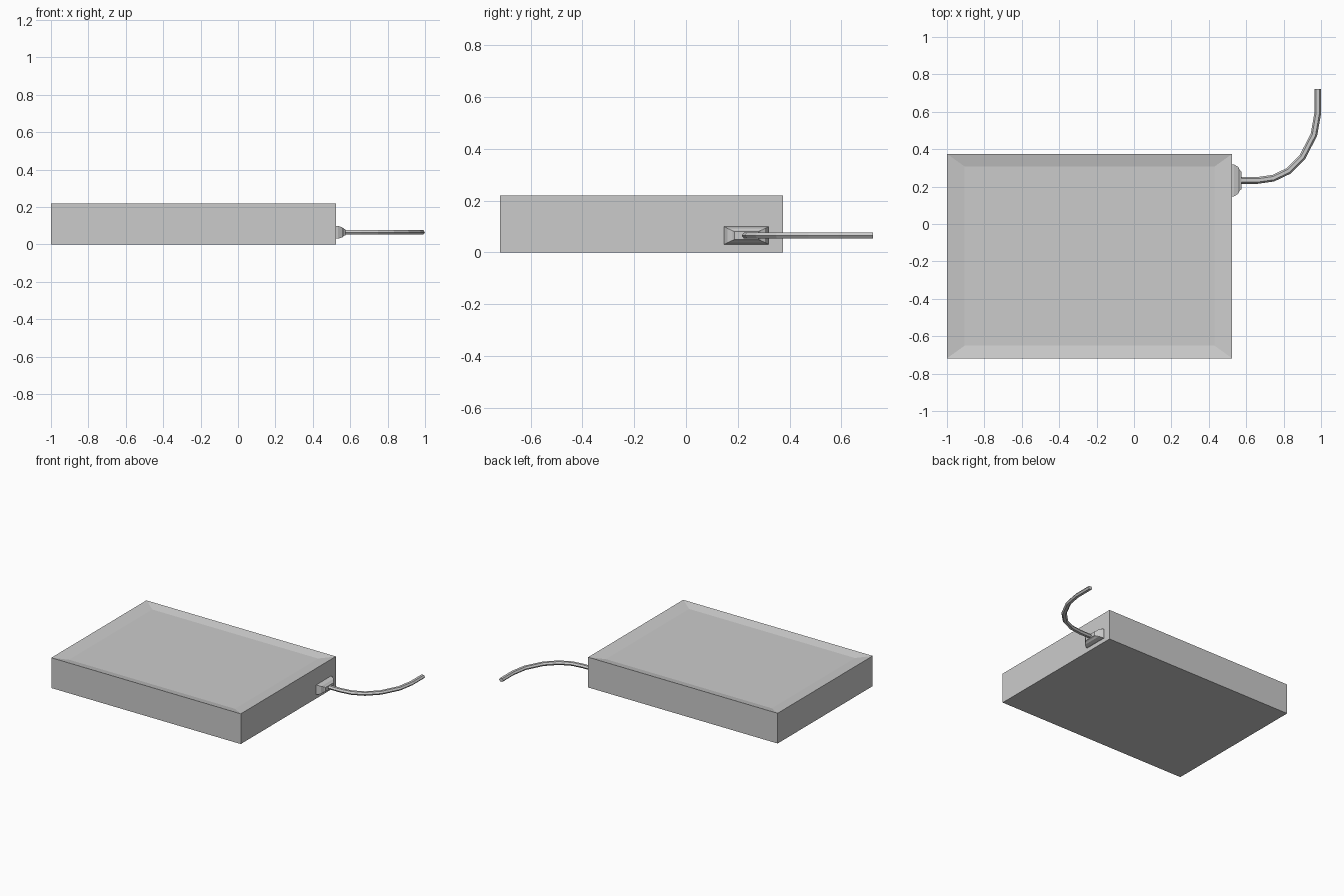
import bpy
import bmesh
import math
from mathutils import Vector

if "Cube" in bpy.data.objects:
    bpy.data.objects.remove(bpy.data.objects["Cube"])


def loft(name, rings):
    """Skin a list of equal-length vertex rings and cap both ends."""
    bm = bmesh.new()
    loops = [[bm.verts.new(p) for p in ring] for ring in rings]
    n = len(rings[0])
    for a, b in zip(loops, loops[1:]):
        for i in range(n):
            j = (i + 1) % n
            bm.faces.new((a[i], a[j], b[j], b[i]))
    bm.faces.new(loops[0][::-1])
    bm.faces.new(loops[-1])
    bmesh.ops.recalc_face_normals(bm, faces=bm.faces)
    mesh = bpy.data.meshes.new(name)
    bm.to_mesh(mesh)
    bm.free()
    obj = bpy.data.objects.new(name, mesh)
    bpy.context.collection.objects.link(obj)
    return obj


def rect_xy(x0, x1, y0, y1, z):
    return [(x0, y0, z), (x1, y0, z), (x1, y1, z), (x0, y1, z)]


def rect_yz(x, cy, cz, hy, hz):
    return [(x, cy + sy * hy, cz + sz * hz)
            for sy, sz in ((-1, -1), (1, -1), (1, 1), (-1, 1))]


# Slab body with a shallow dished top
X0, X1, Y0, Y1, H = -1.0, 0.525, -0.718, 0.375, 0.22
loft("body", [
    rect_xy(X0, X1, Y0, Y1, 0),
    rect_xy(X0, X1, Y0, Y1, H),
    rect_xy(X0 + 0.095, X1 - 0.095, Y0 + 0.068, Y1 - 0.068, H - 0.015),
])

# Stepped plug on the right side
CY, CZ = 0.233, 0.065
loft("plug", [rect_yz(x, CY, CZ, hy, hz) for x, hy, hz in (
    (0.52, 0.087, 0.034),
    (0.535, 0.085, 0.034),
    (0.557, 0.072, 0.027),
    (0.566, 0.054, 0.019),
    (0.575, 0.046, 0.015),
)])

# Curved six-sided cable
path = [Vector((x, y, CZ)) for x, y in (
    (0.56, 0.233), (0.66, 0.233), (0.745, 0.245), (0.825, 0.283),
    (0.90, 0.357), (0.962, 0.477), (0.982, 0.59), (0.982, 0.722))]
rings = []
for i, p in enumerate(path):
    d_in = (p - path[max(i - 1, 0)]).normalized()
    d_out = (path[min(i + 1, len(path) - 1)] - p).normalized()
    t = (d_in + d_out).normalized()
    side = Vector((-t.y, t.x, 0))
    rings.append([p + side * 0.018 * math.cos(a) + Vector((0, 0, 0.014 * math.sin(a)))
                  for a in (k * math.tau / 6 for k in range(6))])
loft("cable", rings)
